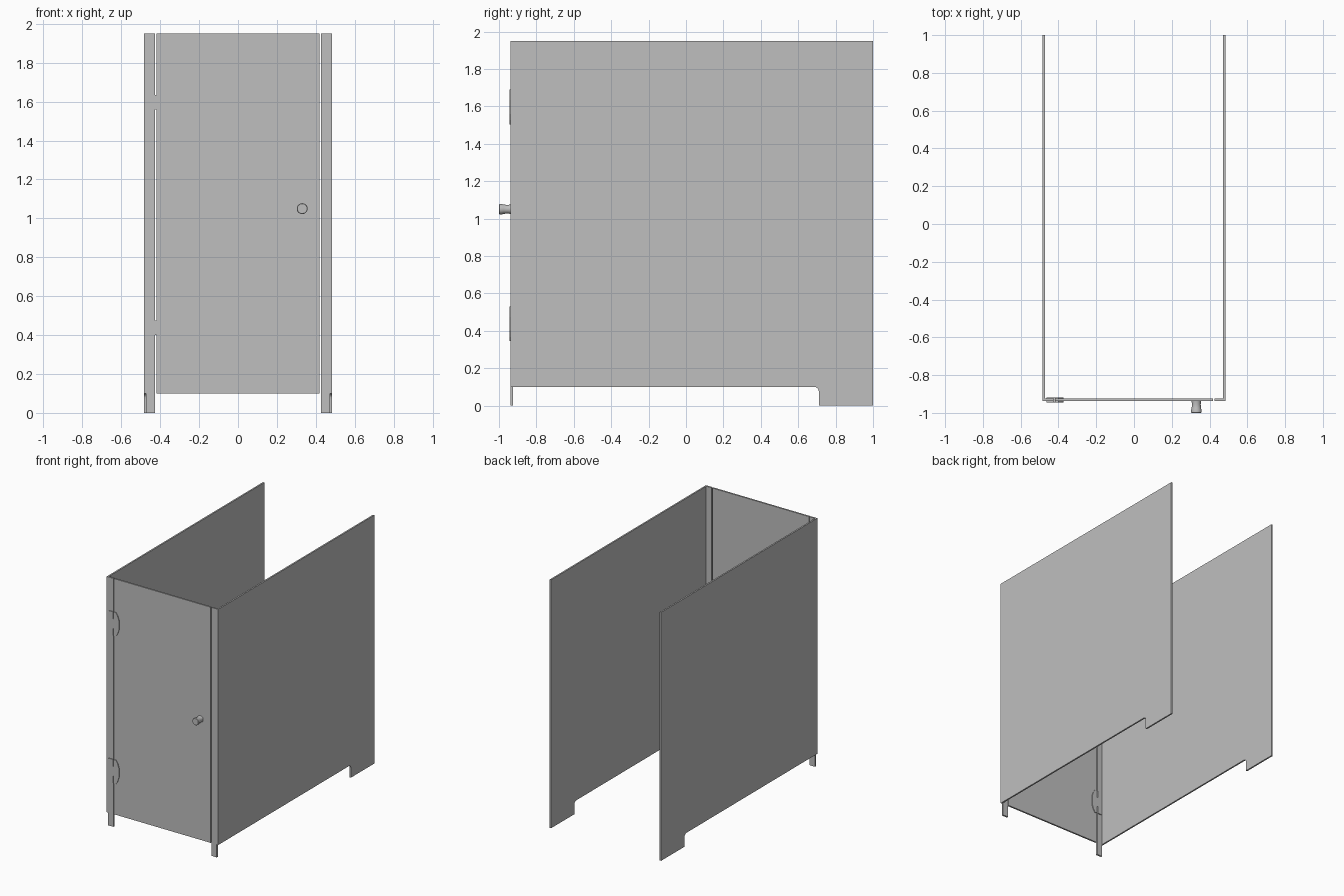
import bpy, bmesh, math
from mathutils import Matrix

if "Cube" in bpy.data.objects:
    bpy.data.objects.remove(bpy.data.objects["Cube"])

grey = bpy.data.materials.new("partition_grey")
grey.use_nodes = True
colour = (0.52, 0.52, 0.52, 1)
grey.diffuse_color = colour
grey.node_tree.nodes["Principled BSDF"].inputs["Base Color"].default_value = colour

TOP, LIFT = 1.95, 0.1           # panel top and floor gap
HALF, SHEET = 0.484, 0.012      # half width and sheet thickness
FRONT, BACK = -0.938, -0.925    # faces of the front wall


def finish(name, bm):
    bmesh.ops.recalc_face_normals(bm, faces=bm.faces)
    mesh = bpy.data.meshes.new(name)
    bm.to_mesh(mesh)
    bm.free()
    mesh.materials.append(grey)
    obj = bpy.data.objects.new(name, mesh)
    bpy.context.collection.objects.link(obj)
    return obj


def plate(name, outline, axis, start, end):
    """Extrude an outline, drawn as (x, z) or (y, z), along the other axis."""
    bm = bmesh.new()
    place = lambda a, z: (start, a, z) if axis == "x" else (a, start, z)
    face = bm.faces.new([bm.verts.new(place(a, z)) for a, z in outline])
    moved = bmesh.ops.extrude_face_region(bm, geom=[face])["geom"]
    shift = (end - start, 0, 0) if axis == "x" else (0, end - start, 0)
    bmesh.ops.translate(bm, vec=shift,
                        verts=[v for v in moved if isinstance(v, bmesh.types.BMVert)])
    return finish(name, bm)


def rect(a, b, low, high):
    return [(a, low), (b, low), (b, high), (a, high)]


# Side walls: raised sheet with a foot at the back and a rounded inner corner
foot, r = 0.71, 0.025
corner = [(foot - r + r * math.sin(t), LIFT - r + r * math.cos(t))
          for t in [math.pi / 2 * i / 6 for i in range(7)]]
wall = [(FRONT, TOP), (FRONT, LIFT)] + corner + [(foot, 0), (1, 0), (1, TOP)]
for side, s in (("left", 1), ("right", -1)):
    plate(side + "_wall", wall, "x", s * HALF, s * (HALF - SHEET))
    # Narrow front posts that reach the floor
    plate(side + "_post", rect(s * 0.426, s * (HALF - SHEET), 0, TOP), "y", FRONT, BACK)

# Door
plate("door", rect(-0.419, 0.419, LIFT, TOP), "y", FRONT, BACK)

# Hinges: post leaf, tapered door leaf and a central knuckle
for name, z in (("upper", 1.597), ("lower", 0.438)):
    h, k = 0.093, 0.037
    front, back = FRONT - 0.006, BACK + 0.006
    plate(name + "_hinge_post_leaf", rect(-0.462, -0.426, z - h, z + h), "y", front, back)
    leaf = [(-0.419, z - h), (-0.4, z - h), (-0.385, z - 0.07), (-0.374, z - k),
            (-0.374, z + k), (-0.385, z + 0.07), (-0.4, z + h), (-0.419, z + h)]
    plate(name + "_hinge_door_leaf", leaf, "y", front, back)
    plate(name + "_hinge_knuckle", rect(-0.426, -0.419, z - k, z + k), "y", front, back)

# Door knob: turned profile of (radius, y)
bm = bmesh.new()
profile = [(0, FRONT), (0.025, FRONT), (0.023, -0.955), (0.025, -0.975),
           (0.028, -0.985), (0.028, -0.997), (0.025, -1), (0, -1)]
points = [bm.verts.new((a, y, 0)) for a, y in profile]
edges = [bm.edges.new(pair) for pair in zip(points, points[1:])]
bmesh.ops.spin(bm, geom=points + edges, cent=(0, 0, 0), axis=(0, 1, 0),
               angle=2 * math.pi, steps=32)
bmesh.ops.remove_doubles(bm, verts=bm.verts, dist=0.0001)
bmesh.ops.transform(bm, matrix=Matrix.Translation((0.33, 0, 1.05)), verts=bm.verts)
knob = finish("door_knob", bm)
bpy.context.view_layer.objects.active = knob
knob.select_set(True)
bpy.ops.object.shade_smooth_by_angle(angle=math.radians(35))
